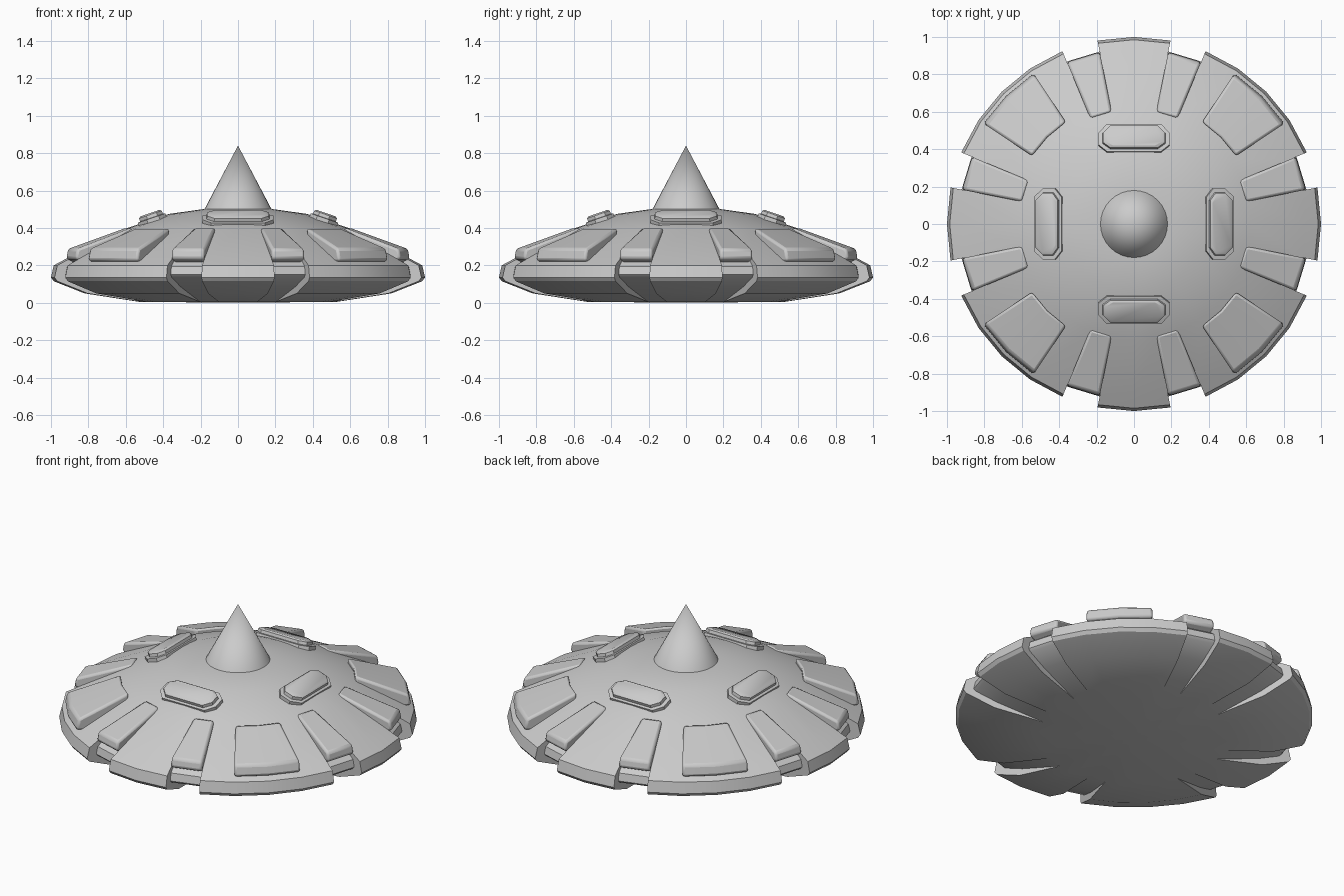
import bpy, bmesh, math
from mathutils import Matrix, Vector

if "Cube" in bpy.data.objects:
    bpy.data.objects.remove(bpy.data.objects["Cube"])

STEP = math.pi / 16  # 32 sides


def finish(bm, name, angle=28, bevel=0):
    bmesh.ops.remove_doubles(bm, verts=bm.verts, dist=1e-4)
    bmesh.ops.recalc_face_normals(bm, faces=bm.faces)
    me = bpy.data.meshes.new(name)
    bm.to_mesh(me)
    bm.free()
    ob = bpy.data.objects.new(name, me)
    bpy.context.collection.objects.link(ob)
    if bevel:
        mod = ob.modifiers.new("bevel", 'BEVEL')
        mod.width = bevel
        mod.segments = 2
        mod.limit_method = 'ANGLE'
        mod.angle_limit = math.radians(40)
    bpy.ops.object.select_all(action='DESELECT')
    ob.select_set(True)
    bpy.context.view_layer.objects.active = ob
    bpy.ops.object.shade_smooth_by_angle(angle=math.radians(angle))
    return ob


def ring_point(p, a):
    return Vector((p[0] * math.cos(a), p[0] * math.sin(a), p[1]))


def face(bm, pts):
    # skip repeated points so collapsed quads become triangles
    out = []
    for p in pts:
        if all((p - q).length > 1e-5 for q in out):
            out.append(p)
    if len(out) > 2:
        bm.faces.new([bm.verts.new(p) for p in out])


# Saucer hull: full profile, with a sunken profile in eight narrow channels
full = [(0, 0), (.53, .005), (.82, .05), (.985, .115), (1, .135), (.985, .2),
        (.92, .235), (.62, .39), (.37, .475), (.19, .5), (0, .5)]
sunk = [(0, 0), (.53, .005), (.80, .085), (.925, .135), (.94, .15), (.93, .195),
        (.89, .225), (.62, .39), (.37, .475), (.19, .5), (0, .5)]
bm = bmesh.new()
for i in range(32):
    a, b = i * STEP, (i + 1) * STEP
    channel = i % 8 in (1, 6)
    prof = sunk if channel else full
    for p, q in zip(prof, prof[1:]):
        face(bm, [ring_point(p, a), ring_point(p, b), ring_point(q, b), ring_point(q, a)])
    if channel:
        for w in (a, b):
            for j in range(len(full) - 1):
                face(bm, [ring_point(full[j], w), ring_point(full[j + 1], w),
                          ring_point(sunk[j + 1], w), ring_point(sunk[j], w)])
finish(bm, "saucer_hull")

# Central spike
bm = bmesh.new()
bmesh.ops.create_cone(bm, cap_ends=True, segments=32, radius1=.182, radius2=0,
                      depth=.345, matrix=Matrix.Translation((0, 0, .6675)))
finish(bm, "top_spike", 40)


# Raised armour panels: a cross-section swept through a few steps
def panel(name, start, steps, section):
    bm = bmesh.new()
    rings = [[bm.verts.new(ring_point(p, start + k * STEP)) for p in section]
             for k in range(steps + 1)]
    n = len(section)
    for r, s in zip(rings, rings[1:]):
        for j in range(n):
            bm.faces.new([r[j], r[(j + 1) % n], s[(j + 1) % n], s[j]])
    bm.faces.new(rings[0])
    bm.faces.new(rings[-1])
    finish(bm, name, 30, .014)


wide = [(.66, .33), (.655, .40), (.955, .29), (.97, .225), (.90, .21)]
narrow = [(.62, .34), (.61, .402), (.93, .288), (.94, .235), (.88, .21)]
for q in range(4):
    panel(f"wide_panel_{q}", (8 * q + 3) * STEP, 2, wide)
    panel(f"narrow_panel_{q}_a", (8 * q + 1) * STEP, 1, narrow)
    panel(f"narrow_panel_{q}_b", (8 * q + 6) * STEP, 1, narrow)


# Window pods: stacked octagons on the sloping upper deck
def octagon(w, d, c, z):
    return [Vector((x * d - (0.012 if x < 0 and abs(y) == 1 else 0), y * w, z)) for x, y in
            ((-1, -c), (-1, c), (-.35, 1), (.35, 1), (1, c), (1, -c), (.35, -1), (-.35, -1))]


for q in range(4):
    bm = bmesh.new()
    tilt = Matrix.Rotation(q * math.pi / 2, 4, 'Z') @ Matrix.Translation((.46, 0, .447)) \
        @ Matrix.Rotation(math.radians(19), 4, 'Y')
    layers = [octagon(.19, .078, .76, -.03), octagon(.19, .078, .76, .006),
              octagon(.168, .064, .76, .008), octagon(.165, .064, .76, .026),
              octagon(.15, .054, .76, .034)]
    rings = [[bm.verts.new(tilt @ p) for p in layer] for layer in layers]
    for r, s in zip(rings, rings[1:]):
        for j in range(8):
            bm.faces.new([r[j], r[(j + 1) % 8], s[(j + 1) % 8], s[j]])
    bm.faces.new(rings[0])
    bm.faces.new(rings[-1])
    finish(bm, f"window_pod_{q}", 30)
